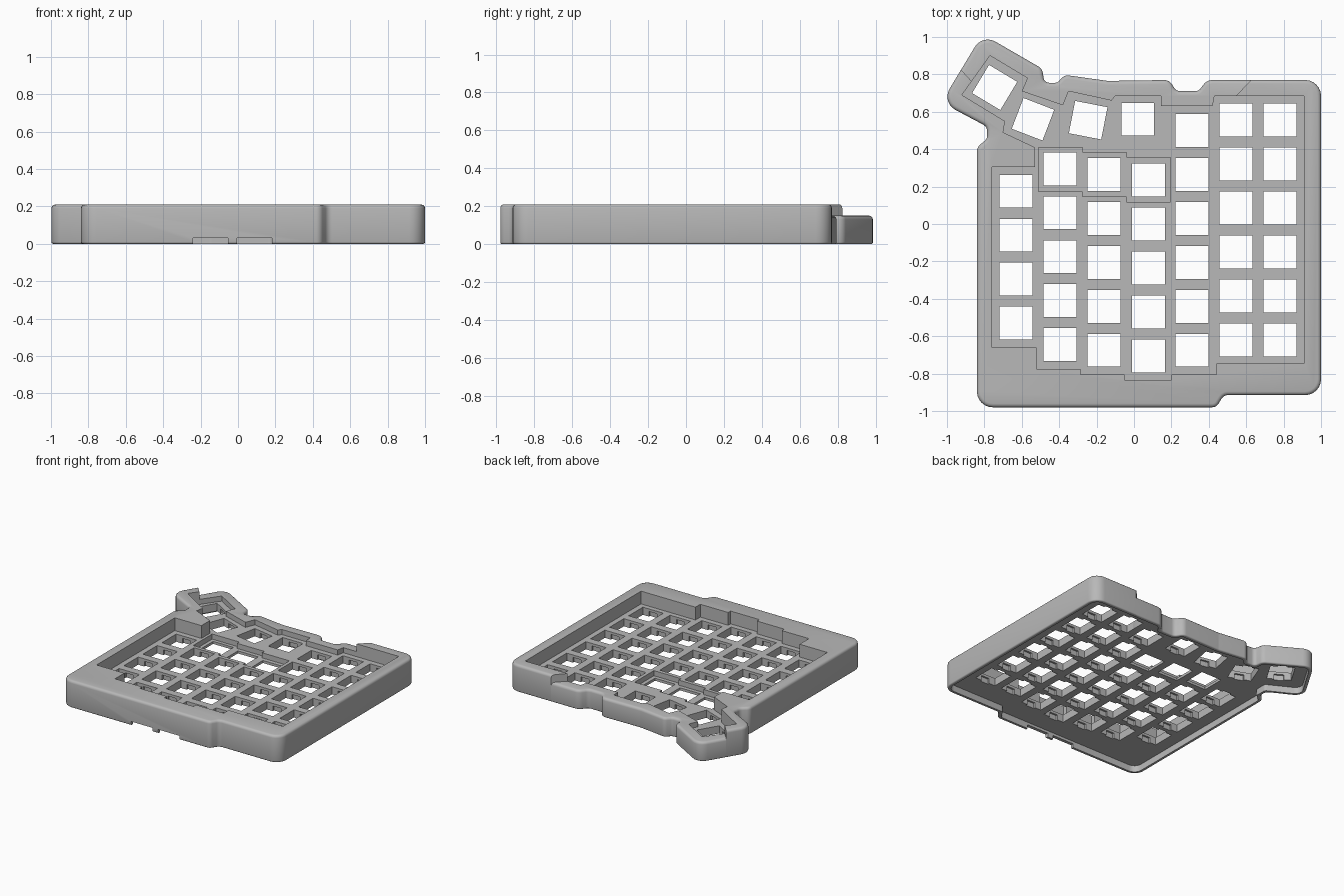
import bpy
import bmesh
import math
from mathutils import Vector, Matrix

cube = bpy.data.objects.get("Cube")
if cube:
    bpy.data.objects.remove(cube, do_unlink=True)

HEIGHT, BACK_HEIGHT = 0.21, 0.15
PLATE_TOP, PLATE_BOTTOM = 0.11, 0.05
WALL, KEY, PITCH = 0.025, 0.176, 0.235

grey = bpy.data.materials.new("case grey")
grey.use_nodes = True
grey.diffuse_color = (0.48, 0.48, 0.48, 1)
grey.node_tree.nodes["Principled BSDF"].inputs["Base Color"].default_value = grey.diffuse_color


def rounded(corners, steps=6):
    """Round each (x, y, radius) corner of an outline with an arc."""
    result = []
    for i, (x, y, r) in enumerate(corners):
        p = Vector((x, y))
        before = Vector(corners[i - 1][:2]) - p
        after = Vector(corners[(i + 1) % len(corners)][:2]) - p
        u, v = before.normalized(), after.normalized()
        half = math.acos(max(-1, min(1, u.dot(v)))) / 2
        t = min(r / math.tan(half), 0.48 * min(before.length, after.length))
        r = t * math.tan(half)
        centre = p + (u + v).normalized() * (r / math.sin(half))
        s, e = p + u * t - centre, p + v * t - centre
        turn = math.atan2(s.x * e.y - s.y * e.x, s.dot(e))
        for k in range(steps + 1):
            result.append(centre + Matrix.Rotation(turn * k / steps, 2) @ s)
    return result


def inset(corners, d):
    """Move a counter-clockwise outline inwards."""
    pts = [Vector(c[:2]) for c in corners]
    result = []
    for i, p in enumerate(pts):
        a = (p - pts[i - 1]).normalized()
        b = (pts[(i + 1) % len(pts)] - p).normalized()
        n, m = Vector((-a.y, a.x)), Vector((-b.y, b.x))
        q = p + (n + m) * (d / (1 + n.dot(m)))
        result.append((q.x, q.y, max(corners[i][2] - d, d)))
    return result


def add_prism(bm, outline, low, high):
    base = bm.faces.new([bm.verts.new((p[0], p[1], low)) for p in outline])
    top = bmesh.ops.extrude_face_region(bm, geom=[base])["geom"]
    verts = [g for g in top if isinstance(g, bmesh.types.BMVert)]
    bmesh.ops.translate(bm, verts=verts, vec=(0, 0, high - low))


def finish(bm, name):
    bmesh.ops.recalc_face_normals(bm, faces=bm.faces)
    mesh = bpy.data.meshes.new(name)
    bm.to_mesh(mesh)
    bm.free()
    mesh.materials.append(grey)
    obj = bpy.data.objects.new(name, mesh)
    bpy.context.collection.objects.link(obj)
    return obj


def prisms(name, items):
    bm = bmesh.new()
    for outline, low, high in items:
        add_prism(bm, outline, low, high)
    return finish(bm, name)


def rectangle(x, y, width, depth, angle=0):
    turn = Matrix.Rotation(math.radians(angle), 2)
    signs = ((-1, -1), (1, -1), (1, 1), (-1, 1))
    return [Vector((x, y)) + turn @ Vector((a * width / 2, b * depth / 2)) for a, b in signs]


def shell(name, height):
    """Solid case block with softened top and bottom rims."""
    bm = bmesh.new()
    add_prism(bm, rounded(OUTLINE), 0, height)
    for level, size in ((height, 0.02), (0, 0.01)):
        rim = [e for e in bm.edges if all(abs(v.co.z - level) < 1e-5 for v in e.verts)]
        bmesh.ops.bevel(bm, geom=rim, offset=size, segments=3, profile=0.5,
                        affect='EDGES', clamp_overlap=False)
    return finish(bm, name)


def cut(obj, cutter, operation='DIFFERENCE'):
    mod = obj.modifiers.new("cut", 'BOOLEAN')
    mod.operation, mod.solver, mod.object = operation, 'EXACT', cutter
    bpy.ops.object.select_all(action='DESELECT')
    bpy.context.view_layer.objects.active = obj
    obj.select_set(True)
    bpy.ops.object.modifier_apply(modifier=mod.name)


# Outer silhouette: x, y, corner radius
OUTLINE = [
    (-0.84, -0.98, 0.085), (0.44, -0.98, 0.04), (0.48, -0.915, 0.04), (1, -0.915, 0.085),
    (1, 0.77, 0.085), (0.39, 0.77, 0.06), (0.345, 0.71, 0.04), (0.225, 0.71, 0.04),
    (0.19, 0.77, 0.05), (-0.14, 0.765, 0.08), (-0.37, 0.797, 0.04), (-0.41, 0.755, 0.03),
    (-0.48, 0.755, 0.03), (-0.49, 0.83, 0.05), (-0.81, 1.015, 0.08), (-1.03, 0.65, 0.08),
    (-0.785, 0.52, 0.04), (-0.785, 0.455, 0.04), (-0.84, 0.41, 0.05)]

# Stepped opening around the keys
OPENING = [
    (-0.76, -0.66), (-0.52, -0.66), (-0.52, -0.775), (-0.285, -0.775), (-0.285, -0.805),
    (-0.05, -0.805), (-0.05, -0.835), (0.2, -0.835), (0.2, -0.805), (0.44, -0.805),
    (0.44, -0.745), (0.91, -0.745), (0.91, 0.685), (0.43, 0.685), (0.42, 0.63),
    (0.145, 0.63), (0.145, 0.685), (-0.1, 0.685), (-0.12, 0.66), (-0.35, 0.71),
    (-0.38, 0.635), (-0.6, 0.71), (-0.57, 0.78), (-0.77, 0.9), (-0.92, 0.69),
    (-0.69, 0.55), (-0.7, 0.49), (-0.53, 0.41), (-0.53, 0.305), (-0.76, 0.305)]

# Area whose rim is lower
BACK = [
    (-1.03, 0.94), (-0.87, 0.765), (-0.8, 0.68), (-0.62, 0.56), (-0.42, 0.46), (0.42, 0.45),
    (0.5, 0.63), (0.545, 0.685), (0.64, 0.785), (0.7, 1.2), (-1.03, 1.2)]

# Shallow stepped recess around three keys
RECESS = [
    (-0.51, 0.175), (-0.275, 0.175), (-0.275, 0.147), (-0.04, 0.147), (-0.04, 0.118),
    (0.195, 0.118), (0.195, 0.355), (-0.04, 0.355), (-0.04, 0.383), (-0.275, 0.383),
    (-0.275, 0.41), (-0.51, 0.41)]

# Key positions: straight columns, then the fanned thumb keys
keys = [(x, top - PITCH * row, 0)
        for x, top, count in ((-0.63, 0.175, 4), (-0.395, 0.295, 5), (-0.16, 0.265, 5),
                              (0.077, 0.235, 5), (0.31, 0.5, 6), (0.545, 0.555, 6),
                              (0.78, 0.555, 6))
        for row in range(count)]
keys += [(-0.745, 0.73, -31), (-0.54, 0.56, -21), (-0.245, 0.555, -11), (0.02, 0.56, 0)]
clipped = [k for k in keys if not (-0.5 < k[0] < 0.15 and 0.2 < k[1] < 0.35)]

cutters = [
    prisms("key_well_cutter", [(OPENING, PLATE_TOP, 1)]),
    prisms("underside_cutter", [(rounded(inset(OUTLINE, WALL)), -1, PLATE_BOTTOM)]),
    prisms("recess_cutter", [(RECESS, 0.07, 0.5)]),
    prisms("key_hole_cutter", [(rectangle(x, y, KEY, KEY, a), -0.5, 0.5) for x, y, a in keys]),
    prisms("clip_cutter", [(rectangle(x, y, 0.07, 0.205, a), 0.03, 0.09) for x, y, a in clipped]),
    prisms("front_slot_cutter", [(rectangle(x, -0.98, 0.185, 0.12), -0.1, 0.03)
                                 for x in (-0.147, 0.088)]),
]
region = prisms("back_region", [(BACK, -1, 1)])

# Main case and lowered back section
case_main = shell("case_main", HEIGHT)
case_back = shell("case_back", BACK_HEIGHT)
cut(case_main, region)
cut(case_back, region, 'INTERSECT')
for case in (case_main, case_back):
    for cutter in cutters:
        cut(case, cutter)
    bpy.ops.object.shade_smooth_by_angle(angle=math.radians(35))

for helper in cutters + [region]:
    bpy.data.objects.remove(helper, do_unlink=True)
